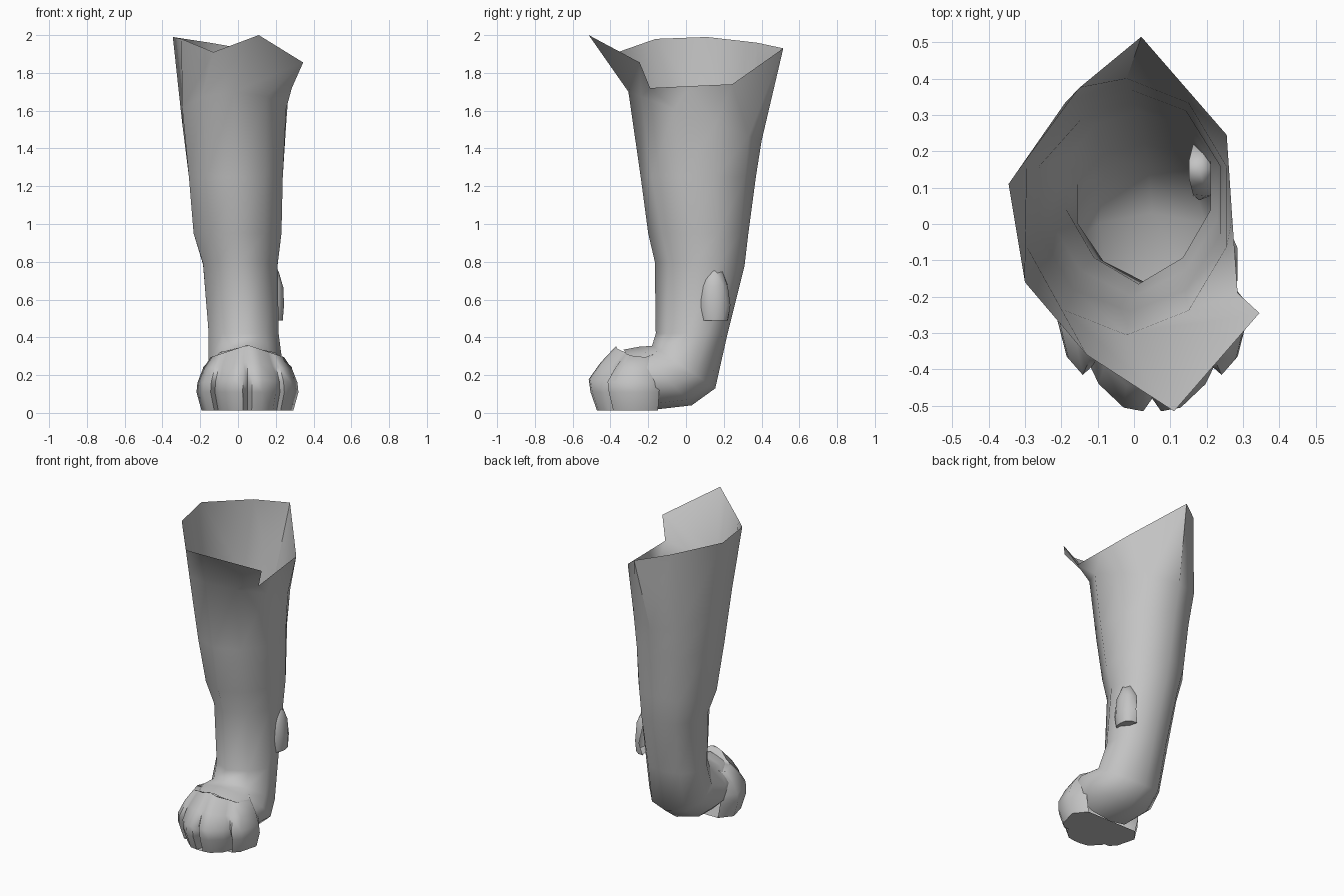
import bpy
import bmesh
import math
from mathutils import Vector

cube = bpy.data.objects.get("Cube")
if cube:
    bpy.data.objects.remove(cube, do_unlink=True)

fur = bpy.data.materials.new("plain_grey")
fur.use_nodes = True
GREY = (0.55, 0.55, 0.55, 1)
fur.diffuse_color = GREY
fur.node_tree.nodes["Principled BSDF"].inputs["Base Color"].default_value = GREY

SIDES = 10
PAW_X = 0.05


def finish(name, bm):
    mesh = bpy.data.meshes.new(name)
    bmesh.ops.recalc_face_normals(bm, faces=bm.faces)
    bm.to_mesh(mesh)
    bm.free()
    mesh.materials.append(fur)
    obj = bpy.data.objects.new(name, mesh)
    bpy.context.collection.objects.link(obj)
    bpy.ops.object.select_all(action="DESELECT")
    obj.select_set(True)
    bpy.context.view_layer.objects.active = obj
    bpy.ops.object.shade_smooth_by_angle(angle=math.radians(65))


def loft(bm, rings, closed):
    """Skin a list of point rings and return their vertices."""
    loops = [[bm.verts.new(p) for p in ring] for ring in rings]
    count = len(rings[0])
    for upper, lower in zip(loops, loops[1:]):
        for i in range(count if closed else count - 1):
            j = (i + 1) % count
            bm.faces.new((upper[i], upper[j], lower[j], lower[i]))
    return loops


def section(front, back, x_min, x_max, pinch=1):
    """Oval ring from its front and back points (y, z) and its width."""
    points = []
    for i in range(SIDES):
        a = math.pi / 2 - 2 * math.pi * i / SIDES
        t = max(0, (1 + math.sin(a)) / 2) ** pinch
        x = (x_min + x_max) / 2 + (x_max - x_min) / 2 * math.cos(a) / math.cos(math.pi / SIDES)
        points.append(Vector((x, front[0] + (back[0] - front[0]) * t,
                              front[1] + (back[1] - front[1]) * t)))
    return points


# Ragged open rim, from the back round by the left side
rim = [Vector(p) for p in (
    (0.02, 0.515, 1.93), (0.255, 0.245, 1.74), (0.27, 0.02, 1.73),
    (0.285, -0.19, 1.72), (0.345, -0.245, 1.855), (0.11, -0.515, 2.0),
    (-0.13, -0.36, 1.91), (-0.30, -0.16, 1.98), (-0.345, 0.11, 1.99),
    (-0.15, 0.375, 1.96))]

# Leg, ankle and heel: front point, back point, least x, greatest x, pinch
rings = [rim] + [section(*s) for s in (
    ((-0.305, 1.70), (0.40, 1.44), -0.295, 0.255),
    ((-0.24, 1.25), (0.37, 1.25), -0.26, 0.237),
    ((-0.20, 0.95), (0.33, 0.95), -0.235, 0.23, 0.85),
    ((-0.165, 0.80), (0.31, 0.78), -0.185, 0.21, 0.8),
    ((-0.16, 0.42), (0.22, 0.42), -0.155, 0.215, 0.8),
    ((-0.18, 0.355), (0.155, 0.13), -0.155, 0.235, 0.9),
    ((-0.25, 0.35), (0.03, 0.04), -0.185, 0.285),
    ((-0.33, 0.335), (-0.16, 0.018), -0.15, 0.25))]
bm = bmesh.new()
loft(bm, rings, True)
finish("leg", bm)

# Paw front: half outline (offset, y, notch weight), notched between toes
outline = ((0, -0.505, 1), (0.025, -0.515, 0), (0.08, -0.505, 0),
           (0.15, -0.44, 0), (0.172, -0.42, 1), (0.195, -0.415, 0),
           (0.235, -0.37, 0), (0.27, -0.23, 0), (0.20, -0.14, 0))
MID_Y = -0.20


def paw_level(x_scale, y_scale, z, drop, notch):
    half = [Vector((x * x_scale, MID_Y + (y - MID_Y) * y_scale + notch * n,
                    z - drop * x / 0.27)) for x, y, n in outline]
    mirrored = [Vector((-p.x, p.y, p.z)) for p in half[:0:-1]]
    return [p + Vector((PAW_X, 0, 0)) for p in mirrored + half]


bm = bmesh.new()
levels = loft(bm, [paw_level(*v) for v in (
    (0.72, 0.54, 0.36, 0.065, 0),
    (0.88, 0.80, 0.27, 0.04, 0.005),
    (0.98, 1.0, 0.18, 0.02, 0.025),
    (1.0, 0.97, 0.11, 0, 0.05),
    (0.90, 0.86, 0.012, 0, 0.08))], False)
# Cap the top and the sole with strips across the paw
for level in (levels[0], levels[-1]):
    last = len(level) - 1
    for i in range(last // 2):
        bm.faces.new(dict.fromkeys((level[i], level[i + 1], level[last - i - 1], level[last - i])))
finish("paw_front", bm)

# Dewclaw: outer half of a tapering lump with a flat underside
bm = bmesh.new()
bmesh.ops.create_icosphere(bm, subdivisions=2, radius=1)
for v in bm.verts:
    v.co = Vector((0.18 + 0.067 * v.co.x, 0.15 + 0.085 * v.co.y,
                   max(0.49, 0.57 + 0.21 * v.co.z)))
bmesh.ops.remove_doubles(bm, verts=bm.verts, dist=0.0005)
bmesh.ops.delete(bm, geom=[v for v in bm.verts if v.co.x < 0.15], context="VERTS")
finish("dewclaw", bm)
